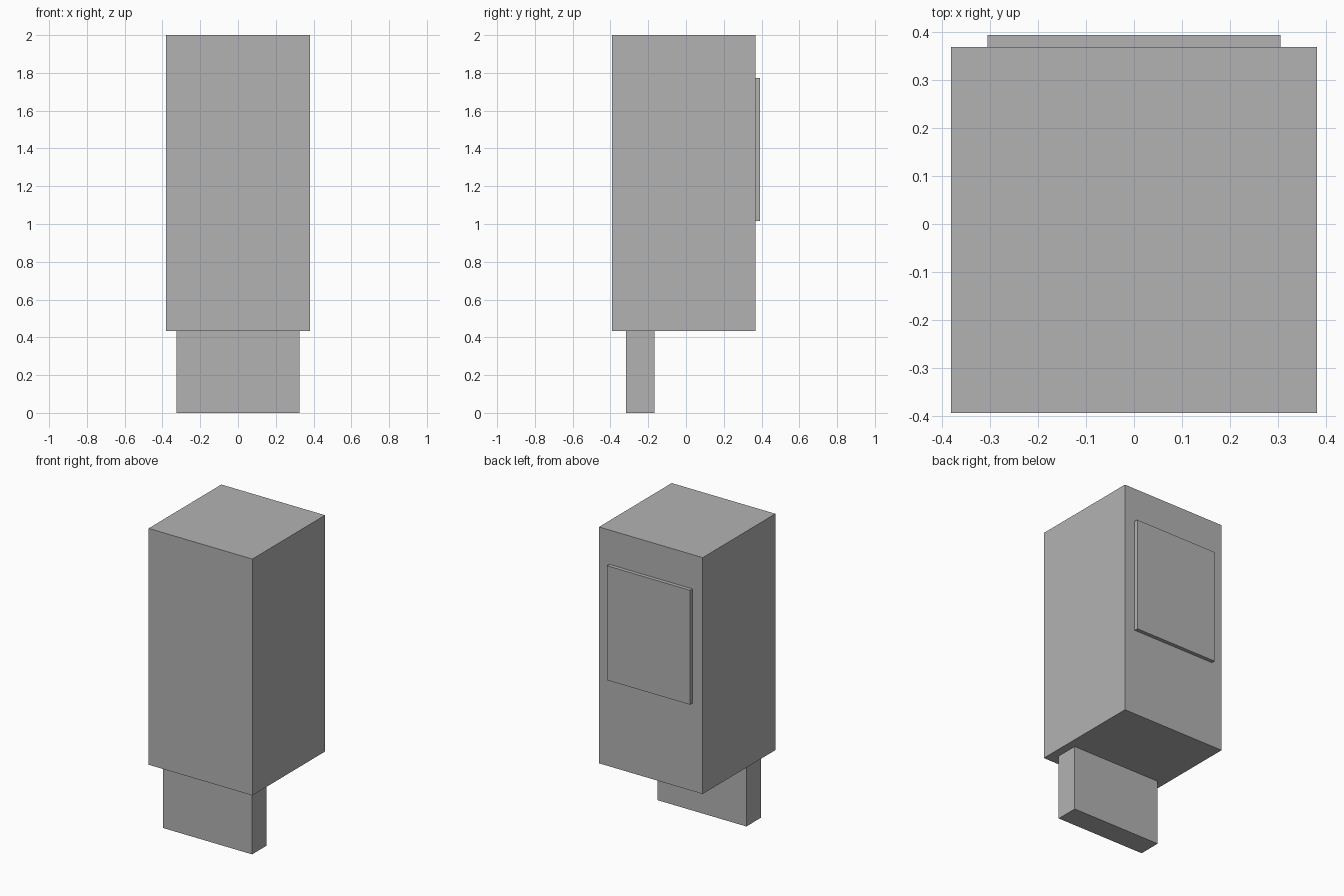
import bpy

if "Cube" in bpy.data.objects:
    bpy.data.objects.remove(bpy.data.objects["Cube"])

# One grey for every part
grey = bpy.data.materials.new("plain_grey")
grey.diffuse_color = (0.45, 0.45, 0.45, 1.0)
grey.use_nodes = True
grey.node_tree.nodes["Principled BSDF"].inputs["Base Color"].default_value = grey.diffuse_color


def box(name, x, y, z):
    """Add a box spanning the given (min, max) ranges."""
    spans = (x, y, z)
    bpy.ops.mesh.primitive_cube_add(size=1, location=[(a + b) / 2 for a, b in spans])
    obj = bpy.context.object
    obj.name = name
    obj.scale = [b - a for a, b in spans]
    bpy.ops.object.transform_apply(location=False, rotation=False, scale=True)
    obj.data.materials.append(grey)
    return obj


# Flat support post under the front of the cabinet
box("support_post", (-0.326, 0.326), (-0.317, -0.167), (0.0, 0.434))

# Tall square cabinet
box("cabinet_body", (-0.38, 0.38), (-0.393, 0.368), (0.434, 2.0))

# Thin raised panel on the back
box("back_panel", (-0.304, 0.304), (0.368, 0.393), (1.015, 1.773))
